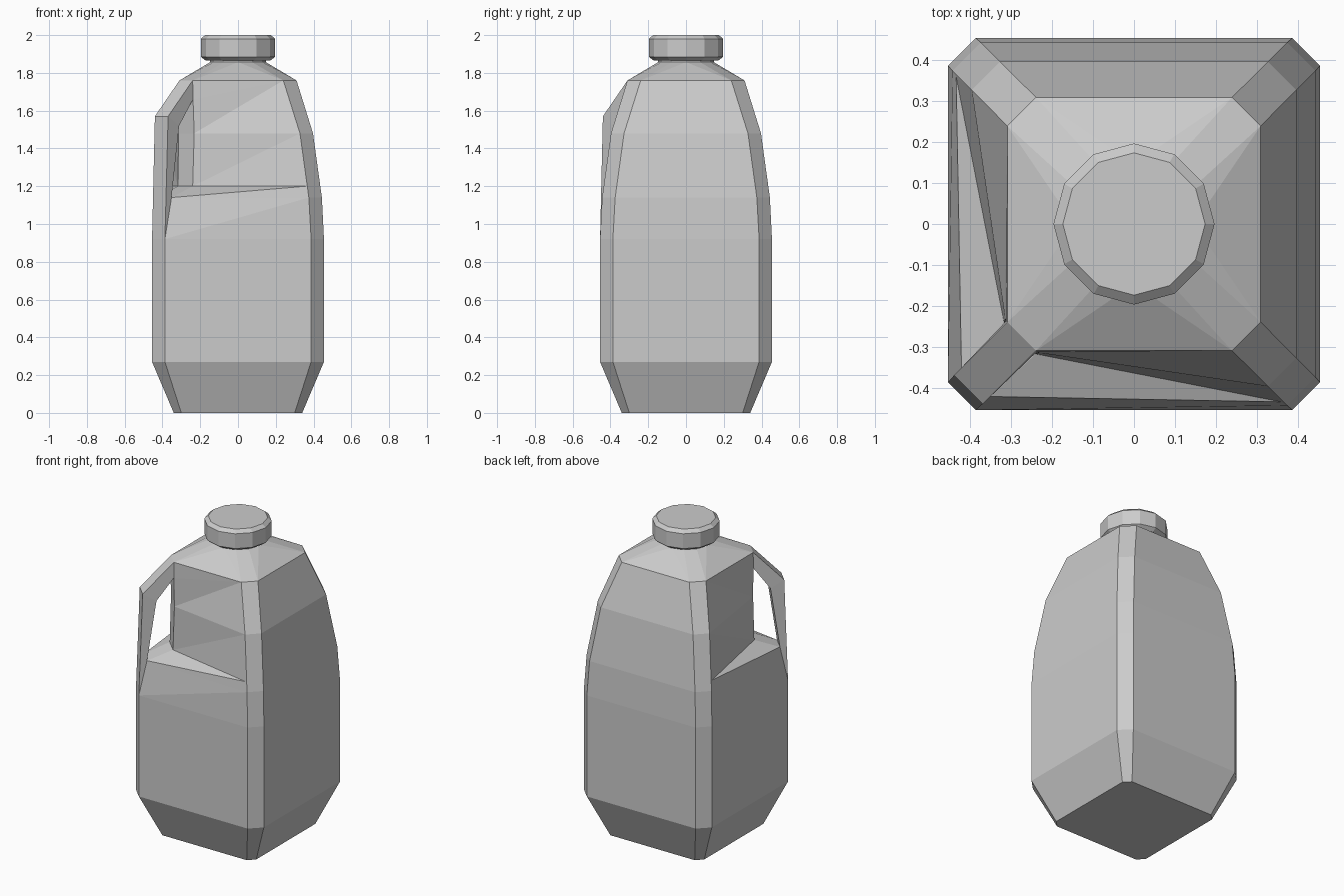
import bpy, bmesh
from math import cos, sin, radians
from mathutils import Vector

if "Cube" in bpy.data.objects:
    bpy.data.objects.remove(bpy.data.objects["Cube"])


def finish(name, bm):
    bmesh.ops.remove_doubles(bm, verts=bm.verts, dist=0.0005)
    bmesh.ops.recalc_face_normals(bm, faces=bm.faces)
    mesh = bpy.data.meshes.new(name)
    bm.to_mesh(mesh)
    bm.free()
    obj = bpy.data.objects.new(name, mesh)
    bpy.context.collection.objects.link(obj)
    return obj


def face(bm, *pts):
    bm.faces.new([bm.verts.new(p) for p in pts])


def circle(r, z):
    return [Vector((r * cos(radians(30 * k)), r * sin(radians(30 * k)), z)) for k in range(12)]


def loft(bm, rings, skip=()):
    for lo, hi in zip(rings, rings[1:]):
        n = len(lo)
        for i in range(n):
            if i not in skip:
                j = (i + 1) % n
                face(bm, lo[i], lo[j], hi[j], hi[i])


def octagon(a, b, z):
    # chamfered square; side 0 = +x+y chamfer, then counter-clockwise
    base = [(a, b), (b, a), (-b, a), (-a, b), (-a, -b), (-b, -a), (b, -a), (a, -b)]
    return [Vector((x, y, z)) for x, y in base]


# Jug body: full rings below, handle corner left open above
bm = bmesh.new()
low = [octagon(0.34, 0.30, 0), octagon(0.455, 0.387, 0.27), octagon(0.455, 0.387, 0.92)]
high = [low[-1], octagon(0.444, 0.375, 1.14), octagon(0.397, 0.328, 1.48), octagon(0.31, 0.24, 1.76)]
face(bm, *low[0])
loft(bm, low)
loft(bm, high, skip=(3, 4, 5))

# Grip recess and handle: front half, mirrored over the diagonal to the left side
R0, R1, R2, R3 = [ring[6] for ring in high]
O0, O2 = high[0][5], high[3][5]                 # handle outer edge ends
O1 = Vector((-0.37, -0.44, 1.57))               # handle outer bend
F = Vector((-0.352, -0.422, 1.14))              # handle foot
T = Vector((0.36, -0.435, 1.2))                 # ledge tip
C1 = Vector((-0.24, -0.318, 1.2))               # inner column
C2 = Vector((-0.232, -0.315, 1.48))
I2 = Vector((-0.238, -0.313, 1.66))             # handle inner edge
I1 = Vector((-0.312, -0.383, 1.52))
half = [
    (O0, R0, R1), (O0, R1, F), (F, R1, T), (F, T, C1), (T, R1, R2), (C1, T, R2),
    (C1, R2, C2), (C2, R2, R3), (C2, R3, I2), (I2, R3, O2),
    (O0, F, I1, O1), (O1, I1, I2, O2),
]


def mirror(p):
    return Vector((p.y, p.x, p.z))


for pts in half:
    face(bm, *pts)
    face(bm, *[mirror(p) for p in pts])
loop = [O0, O1, O2]
inner = [F, C1, C2, I2, I1, F]
for path in (loop, inner):
    for p, q in zip(path, path[1:]):
        face(bm, p, q, mirror(q), mirror(p))

# Shoulder from octagon to twelve-sided neck
top, c = high[3], circle(0.147, 1.857)
for q in range(4):
    A, B, nxt = top[2 * q], top[2 * q + 1], top[(2 * q + 2) % 8]
    k = 3 * q
    c1, c2, c3, c4 = [c[(k + i) % 12] for i in (1, 2, 3, 4)]
    face(bm, A, B, c2, c1)
    face(bm, B, c3, c2)
    face(bm, B, nxt, c3)
    face(bm, nxt, c4, c3)
loft(bm, [c, circle(0.147, 1.88)])
finish("jug_body", bm)

# Screw cap
bm = bmesh.new()
rings = [circle(r, z) for r, z in ((0.172, 1.866), (0.197, 1.885), (0.197, 1.98), (0.174, 2.0))]
face(bm, *rings[0])
loft(bm, rings)
face(bm, *rings[-1])
finish("cap", bm)
